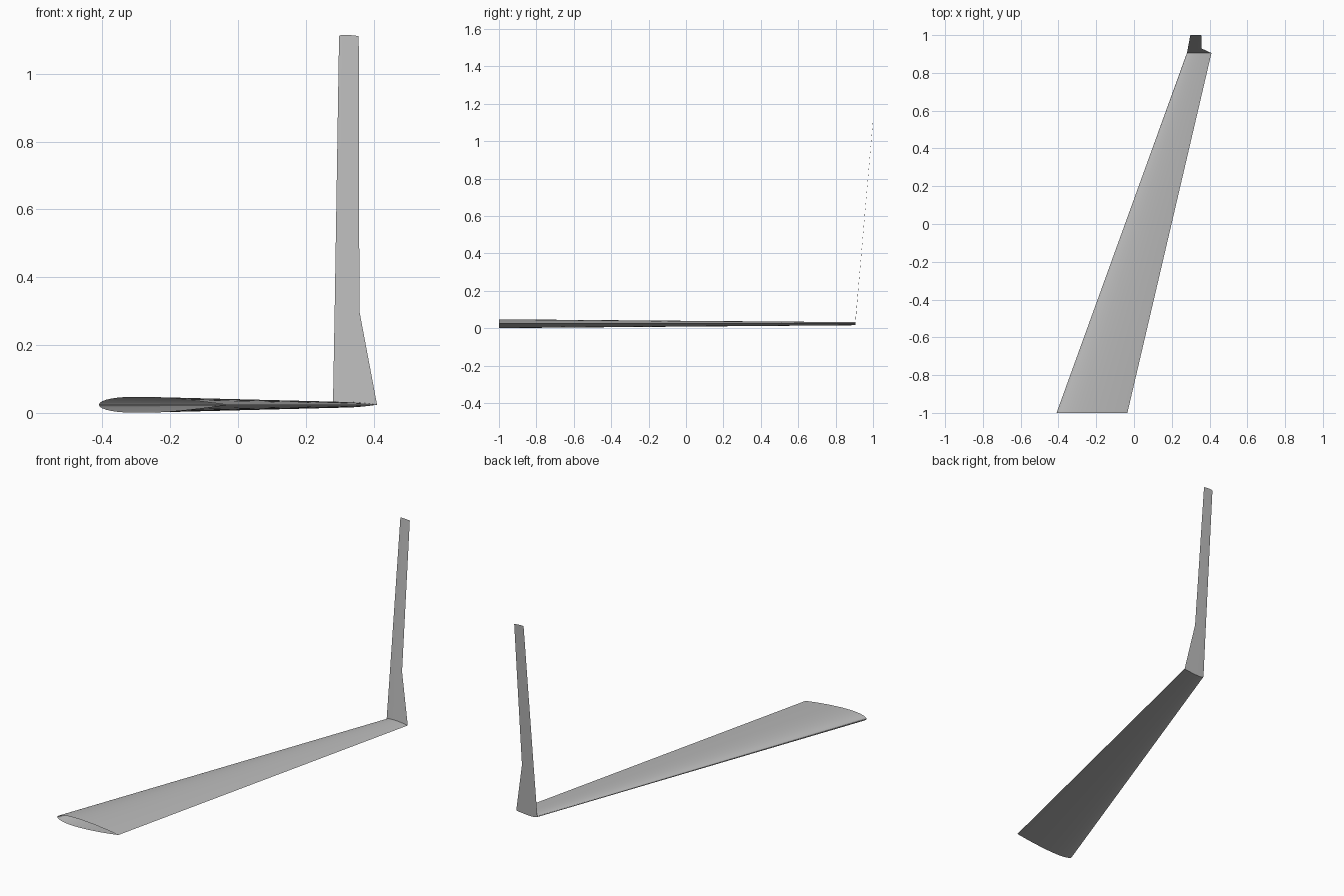
import bpy, bmesh, math

if "Cube" in bpy.data.objects:
    bpy.data.objects.remove(bpy.data.objects["Cube"], do_unlink=True)

grey = bpy.data.materials.new("plain grey")
grey.use_nodes = True
grey.diffuse_color = (0.5, 0.5, 0.5, 1)
grey.node_tree.nodes["Principled BSDF"].inputs["Base Color"].default_value = (0.5, 0.5, 0.5, 1)

STEPS = 20          # points from leading to trailing edge
THICKNESS = 0.126   # relative to the chord


def half_height(t):
    """Symmetric aerofoil half height at chord fraction t, closed at the tail."""
    return 5 * THICKNESS * (0.2969 * math.sqrt(t) - 0.126 * t - 0.3516 * t**2
                            + 0.2843 * t**3 - 0.1036 * t**4)


def section(bm, lead, chord, y, z):
    """Closed ring of vertices: over the top to the nose, back underneath."""
    ring = []
    for i in range(2 * STEPS):
        angle = math.pi * i / STEPS
        t = (1 + math.cos(angle)) / 2
        side = 1 if i <= STEPS else -1
        ring.append(bm.verts.new((lead + chord * t, y, z + side * chord * half_height(t))))
    return ring


def loft(name, stations):
    """Open-ended skin through aerofoil sections."""
    bm = bmesh.new()
    rings = [section(bm, *s) for s in stations]
    for a, b in zip(rings, rings[1:]):
        for i in range(len(a)):
            j = (i + 1) % len(a)
            bm.faces.new((a[i], b[i], b[j], a[j]))
    mesh = bpy.data.meshes.new(name)
    bm.to_mesh(mesh)
    bm.free()
    mesh.materials.append(grey)
    obj = bpy.data.objects.new(name, mesh)
    bpy.context.collection.objects.link(obj)
    bpy.ops.object.select_all(action='DESELECT')
    obj.select_set(True)
    bpy.context.view_layer.objects.active = obj
    bpy.ops.object.shade_smooth_by_angle(angle=math.radians(30))


# Stations are leading edge x, chord, y, z
root = (-0.41, 0.375, -1.0, 0.024)
tip = (0.28, 0.13, 0.905, 0.024)
bend = (0.285, 0.073, 0.929, 0.30)
top = (0.298, 0.058, 1.0, 1.111)

loft("main_wing", [root, tip])
loft("winglet", [tip, bend, top])
